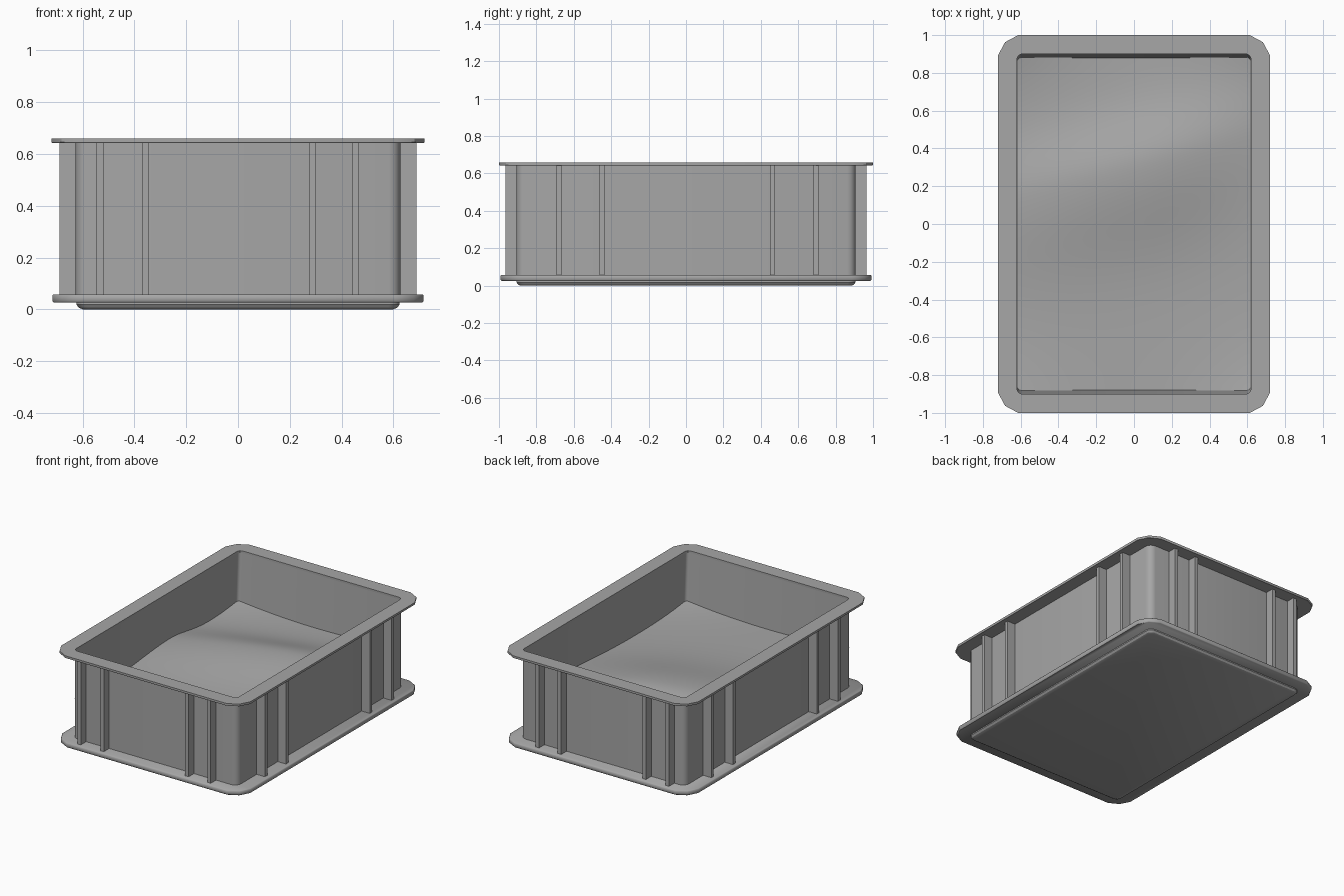
import bpy
import bmesh
import math

cube = bpy.data.objects.get("Cube")
if cube:
    bpy.data.objects.remove(cube, do_unlink=True)

grey = bpy.data.materials.new("crate grey")
grey.use_nodes = True
colour = (0.385, 0.385, 0.385, 1)
grey.diffuse_color = colour
grey.node_tree.nodes["Principled BSDF"].inputs["Base Color"].default_value = colour


def finish(name, bm, smooth=None):
    mesh = bpy.data.meshes.new(name)
    bm.to_mesh(mesh)
    bm.free()
    mesh.materials.append(grey)
    obj = bpy.data.objects.new(name, mesh)
    bpy.context.collection.objects.link(obj)
    if smooth:
        bpy.ops.object.select_all(action="DESELECT")
        obj.select_set(True)
        bpy.context.view_layer.objects.active = obj
        bpy.ops.object.shade_smooth_by_angle(angle=math.radians(smooth))


def ring(bm, hx, hy, r, z, segs, bulge):
    """Rounded rectangle of half sizes hx, hy at height z."""
    verts = []
    for q, (sx, sy) in enumerate([(1, 1), (-1, 1), (-1, -1), (1, -1)]):
        for i in range(segs + 1):
            a = (q + i / segs) * math.pi / 2
            k = r * (bulge if 0 < i < segs else 1)
            verts.append(bm.verts.new((sx * (hx - r) + k * math.cos(a),
                                       sy * (hy - r) + k * math.sin(a), z)))
    return verts


def loft(name, sections, segs, closed=False, smooth=30, bulge=1):
    """Join rounded rectangles; close them into a frame or cap both ends."""
    bm = bmesh.new()
    rings = [ring(bm, *s, segs, bulge) for s in sections]
    pairs = list(zip(rings, rings[1:]))
    if closed:
        pairs.append((rings[-1], rings[0]))
    for a, b in pairs:
        for i in range(len(a)):
            j = (i + 1) % len(a)
            bm.faces.new((a[i], a[j], b[j], b[i]))
    if not closed:
        bm.faces.new(rings[0])
        bm.faces.new(rings[-1])
    bmesh.ops.recalc_face_normals(bm, faces=bm.faces)
    finish(name, bm, smooth)


# Base: raised foot with a softened lower edge, and the flange above it
loft("base_foot", [(0.6, 0.885, 0.03, 0), (0.615, 0.898, 0.035, 0.006),
                   (0.624, 0.906, 0.04, 0.018), (0.624, 0.906, 0.04, 0.035)], 4)
loft("lower_flange", [(0.712, 0.987, 0.102, 0.026), (0.716, 0.992, 0.106, 0.031),
                      (0.716, 0.992, 0.106, 0.054), (0.712, 0.987, 0.102, 0.058)],
     2, smooth=50, bulge=0.92)

# Hollow walls with rounded corners, the end walls tapering inside
loft("walls", [(0.627, 0.907, 0.045, 0.05), (0.627, 0.907, 0.045, 0.644),
               (0.619, 0.9, 0.022, 0.644), (0.617, 0.866, 0.022, 0.05)], 4, True)

# Flat top rim
loft("top_rim", [(0.718, 0.998, 0.105, 0.643), (0.72, 1.0, 0.107, 0.646),
                 (0.72, 1.0, 0.107, 0.659), (0.619, 0.9, 0.022, 0.659),
                 (0.619, 0.9, 0.022, 0.643)], 2, True, bulge=0.92)


# Upright ribs on all four sides
def rib(name, x, y, sx, sy):
    bm = bmesh.new()
    bmesh.ops.create_cube(bm, size=1)
    bmesh.ops.scale(bm, vec=(sx, sy, 0.594), verts=bm.verts)
    bmesh.ops.translate(bm, vec=(x, y, 0.35), verts=bm.verts)
    finish(name, bm)


for side, sign in (("front", -1), ("back", 1)):
    for n, x in enumerate((-0.533, -0.358, 0.287, 0.455)):
        rib(f"{side}_rib_{n + 1}", x, sign * 0.934, 0.026, 0.062)
for side, sign in (("right", -1), ("left", 1)):
    for n, y in enumerate((-0.679, -0.45, 0.461, 0.696)):
        rib(f"{side}_rib_{n + 1}", sign * 0.656, y, 0.066, 0.026)


# Uneven fill: a mound drawn out towards one side, with raised corners
def fill_height(x, y):
    d = 0.97 * (y - 0.15) - 0.24 * (x + 0.62)
    ridge = math.exp(-(d / (0.25 if d > 0 else 0.42)) ** 2)
    along = math.exp(-((x - 0.05) / (0.6 if x > 0.05 else 0.95)) ** 2)
    corners = (y / 0.89) ** 4 * (x / 0.62) ** 2
    return 0.288 + 0.085 * ridge * along + 0.034 * corners


bm = bmesh.new()
bmesh.ops.create_grid(bm, x_segments=32, y_segments=44, size=1)
for v in bm.verts:
    x, y = v.co.x * 0.621, v.co.y * 0.89
    v.co = (x, y, fill_height(x, y))
finish("fill_surface", bm, 60)
